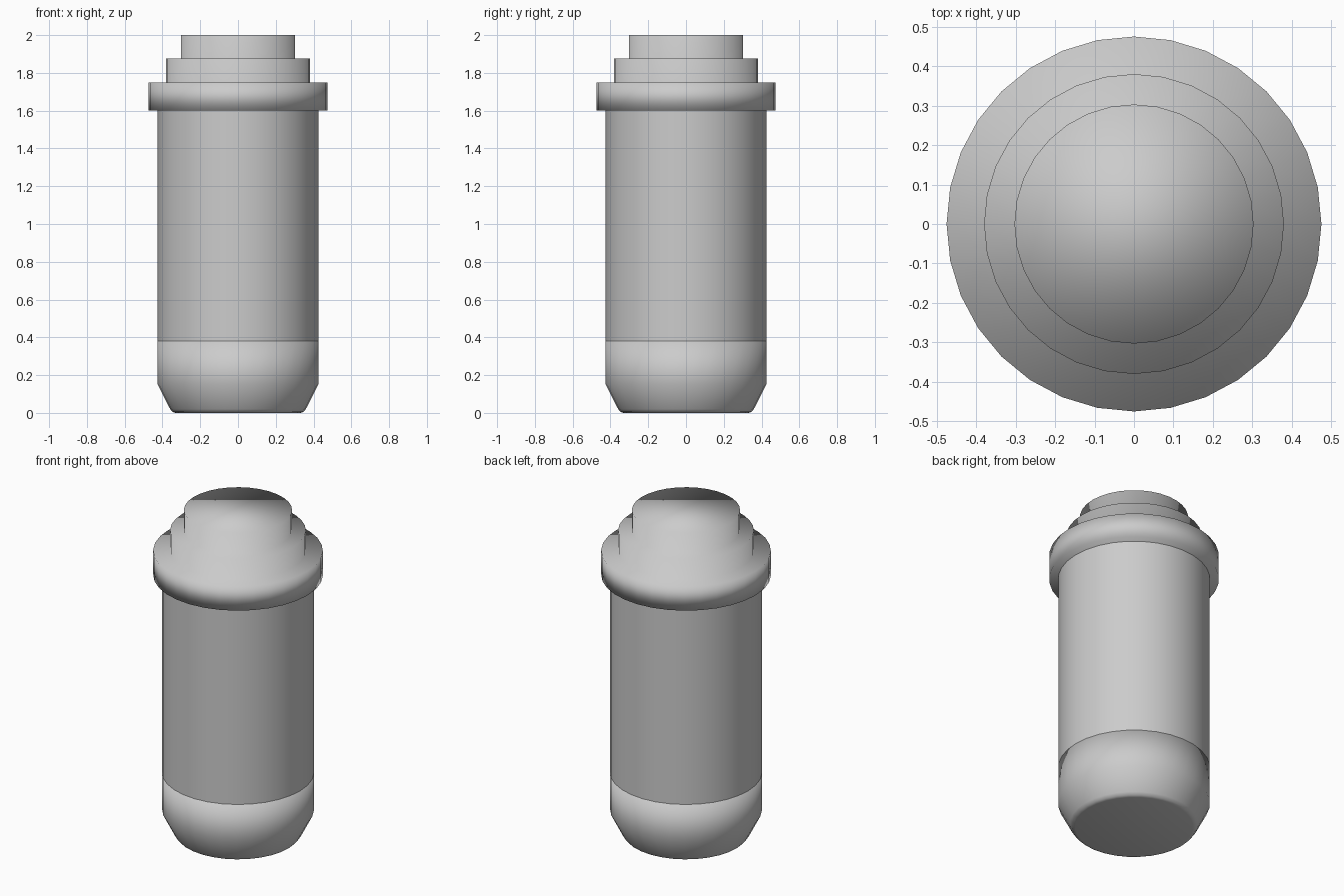
import bpy
import bmesh
from math import cos, sin, tau

if "Cube" in bpy.data.objects:
    bpy.data.objects.remove(bpy.data.objects["Cube"])

SIDES = 32


def turned_part(name, profile, capped=True):
    """Revolve a list of (radius, height) pairs around z, fully smooth shaded."""
    bm = bmesh.new()
    rings = [[bm.verts.new((r * cos(tau * i / SIDES), r * sin(tau * i / SIDES), z))
              for i in range(SIDES)] for r, z in profile]
    for low, high in zip(rings, rings[1:]):
        for i in range(SIDES):
            j = (i + 1) % SIDES
            bm.faces.new((low[i], low[j], high[j], high[i]))
    if capped:
        bm.faces.new(rings[0][::-1])
        bm.faces.new(rings[-1])
    for face in bm.faces:
        face.smooth = True
    mesh = bpy.data.meshes.new(name)
    bm.to_mesh(mesh)
    bm.free()
    obj = bpy.data.objects.new(name, mesh)
    bpy.context.collection.objects.link(obj)
    return obj


# Tapered foot with a small rounded bottom edge
turned_part("base", [(0.33, 0), (0.347, 0.005), (0.359, 0.02),
                     (0.425, 0.15), (0.425, 0.38)])

# Straight tube, its ends hidden by the base and the cap
turned_part("body", [(0.425, 0.38), (0.425, 1.6)], capped=False)

# Collar with two steps on top, one continuous smooth piece
turned_part("stepped_cap", [(0.475, 1.6), (0.475, 1.75), (0.38, 1.75),
                            (0.38, 1.875), (0.303, 1.875), (0.303, 2.0)])
